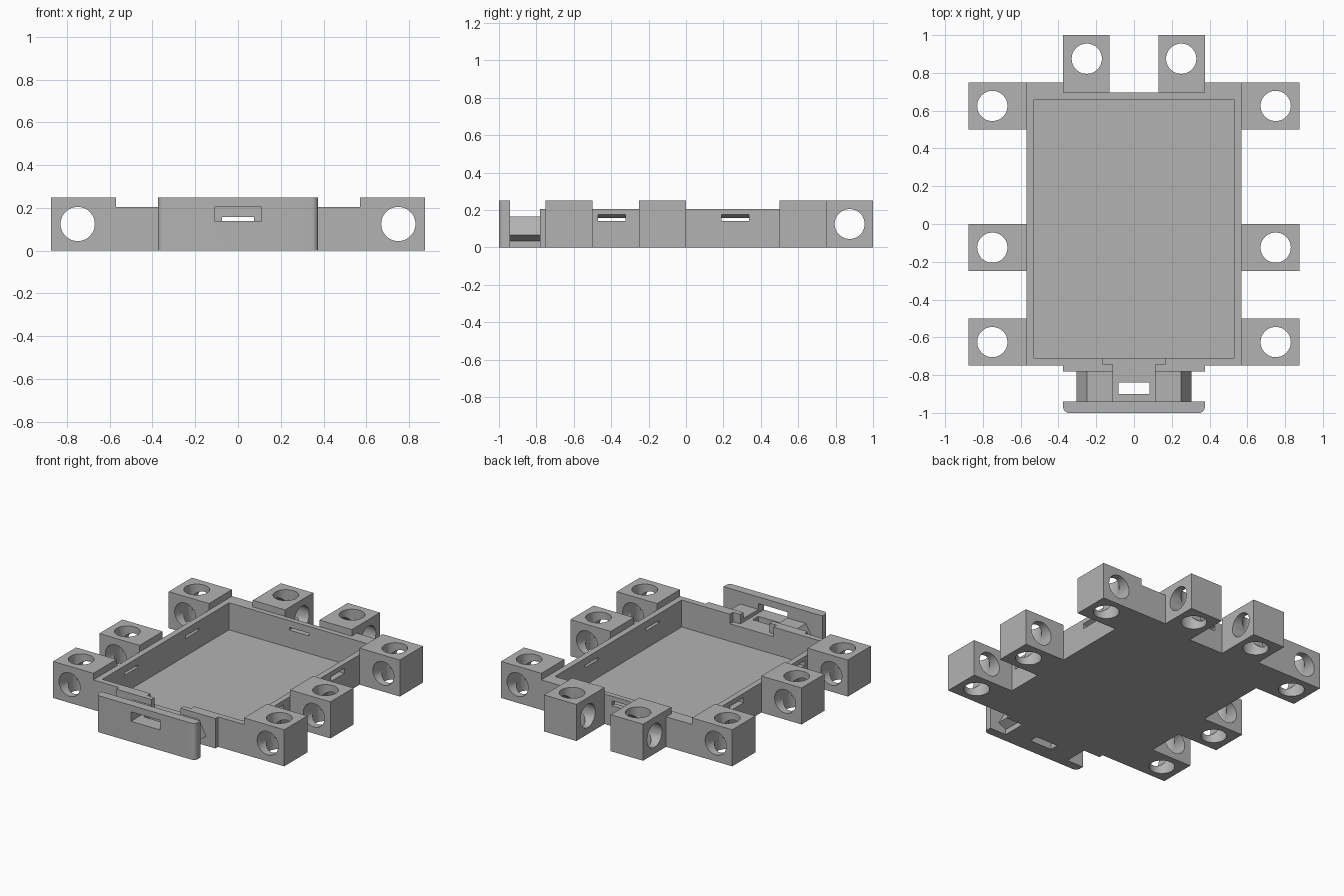
import bpy, bmesh, math
from mathutils import Vector, Matrix

if "Cube" in bpy.data.objects:
    bpy.data.objects.remove(bpy.data.objects["Cube"], do_unlink=True)

grey = bpy.data.materials.new("matte grey")
grey.use_nodes = True
grey.diffuse_color = (0.45, 0.45, 0.45, 1)
grey.node_tree.nodes["Principled BSDF"].inputs["Base Color"].default_value = (0.45, 0.45, 0.45, 1)


def finish(name, bm):
    bmesh.ops.recalc_face_normals(bm, faces=bm.faces)
    mesh = bpy.data.meshes.new(name)
    bm.to_mesh(mesh)
    bm.free()
    mesh.materials.append(grey)
    ob = bpy.data.objects.new(name, mesh)
    bpy.context.collection.objects.link(ob)
    return ob


def prism(name, points, offset):
    """Extrude a closed outline of 3D points along an offset."""
    bm = bmesh.new()
    face = bm.faces.new([bm.verts.new(p) for p in points])
    new = bmesh.ops.extrude_face_region(bm, geom=[face])["geom"]
    bmesh.ops.translate(bm, vec=offset, verts=[g for g in new if isinstance(g, bmesh.types.BMVert)])
    if face.is_valid and len(bm.faces) == len(points) + 1:
        bm.faces.new([v for v in face.verts])
    bmesh.ops.holes_fill(bm, edges=bm.edges)
    return finish(name, bm)


def box(name, x, y, z):
    outline = [(x[0], y[0], z[0]), (x[1], y[0], z[0]), (x[1], y[1], z[0]), (x[0], y[1], z[0])]
    return prism(name, outline, (0, 0, z[1] - z[0]))


def rod(center, axis):
    bm = bmesh.new()
    turn = Vector((0, 0, 1)).rotation_difference(Vector(axis)).to_matrix().to_4x4()
    bmesh.ops.create_cone(bm, cap_ends=True, segments=48, radius1=0.08, radius2=0.08,
                          depth=1, matrix=Matrix.Translation(center) @ turn)
    return finish("cutter", bm)


def cut(ob, *cutters):
    """Subtract the cutters, then remove them."""
    for c in cutters:
        mod = ob.modifiers.new("cut", "BOOLEAN")
        mod.operation, mod.solver, mod.object = "DIFFERENCE", "EXACT", c
        bpy.context.view_layer.objects.active = ob
        bpy.ops.object.modifier_apply(modifier=mod.name)
        bpy.data.objects.remove(c, do_unlink=True)


def smooth(ob):
    bpy.ops.object.select_all(action="DESELECT")
    ob.select_set(True)
    bpy.context.view_layer.objects.active = ob
    bpy.ops.object.shade_smooth_by_angle(angle=math.radians(30))


RIM, LUG, LEDGE = 0.205, 0.25, 0.14

# Open tray with two raised-out rear corners
half = [(0.57, -0.75), (0.57, 0.75), (0.375, 0.75), (0.375, 0.695)]
outline = half + [(-x, y) for x, y in reversed(half)]
tray = prism("tray", [(x, y, 0) for x, y in outline], (0, 0, RIM))
cut(tray,
    box("cutter", (-0.53, 0.53), (-0.71, 0.66), (0.02, 0.4)),
    box("cutter", (-0.165, 0.165), (-0.745, -0.6), (LEDGE, 0.4)),
    box("cutter", (-0.11, 0.11), (-0.8, -0.7), (LEDGE, 0.4)))

# Latch slots with a sloped upper lip, in the side walls and the rear wall
lip = [(0.5, 0.14), (0.6, 0.14), (0.6, 0.188), (0.57, 0.175), (0.53, 0.157), (0.5, 0.157)]
for y in (-0.47, 0.19):
    for side in (-1, 1):
        cut(tray, prism("cutter", [(side * d, y, z) for d, z in lip], (0, 0.147, 0)))
cut(tray, prism("cutter", [(-0.074, d + 0.127, z) for d, z in lip], (0.148, 0, 0)))

# Cross-drilled mounting lugs along both sides
for side, word in ((1, "left"), (-1, "right")):
    for y, place in ((0.625, "rear"), (-0.125, "middle"), (-0.625, "front")):
        lug = box(f"{word}_{place}_lug", sorted((side * 0.57, side * 0.875)),
                  (y - 0.125, y + 0.125), (0, LUG))
        mid = Vector((side * 0.75, y, 0.125))
        cut(lug, rod(mid, (0, 0, 1)), rod(mid, (0, 1, 0)))
        smooth(lug)
    # Rear lugs, drilled across
    lug = box(f"{word}_back_lug", sorted((side * 0.13, side * 0.375)), (0.695, 1.0), (0, LUG))
    mid = Vector((side * 0.25, 0.875, 0.125))
    cut(lug, rod(mid, (0, 0, 1)))
    cross = rod(mid, (1, 0, 0))
    cross.data.transform(Matrix.Translation(-mid))
    cross.data.transform(Matrix.Diagonal((0.4, 1, 1, 1)))
    cross.data.transform(Matrix.Translation(mid))
    cut(lug, cross)
    smooth(lug)

# Thickened front wall with the strap channel
step = box("front_step", (-0.375, 0.375), (-0.78, -0.75), (0, RIM))
cut(step, box("cutter", (-0.11, 0.11), (-0.9, -0.7), (LEDGE, 0.4)))

# Connector neck with a barbed outline, channel and drop hole
barb = [(0.25, 0), (0.25, 0.035), (0.305, 0.065), (0.25, 0.165), (0.11, 0.165), (0.11, LEDGE)]
profile = barb + [(-x, z) for x, z in reversed(barb)]
neck = prism("connector_neck", [(x, -0.94, z) for x, z in profile], (0, 0.16, 0))
cut(neck, box("cutter", (-0.083, 0.083), (-0.9, -0.84), (-0.1, 0.4)))

# Front plate with rounded outer corners and a window
r = 0.03
arc = [(0.375 - r + r * math.cos(a), -1 + r - r * math.sin(a))
       for a in (math.pi / 2 * i / 8 for i in range(9))]
edge = [(0.375, -0.94)] + arc
outline = edge + [(-x, y) for x, y in reversed(edge)]
plate = prism("front_plate", [(x, y, 0) for x, y in outline], (0, 0, LUG))
cut(plate, box("cutter", (-0.11, 0.11), (-1.1, -0.9), (LEDGE, RIM)))
smooth(plate)
